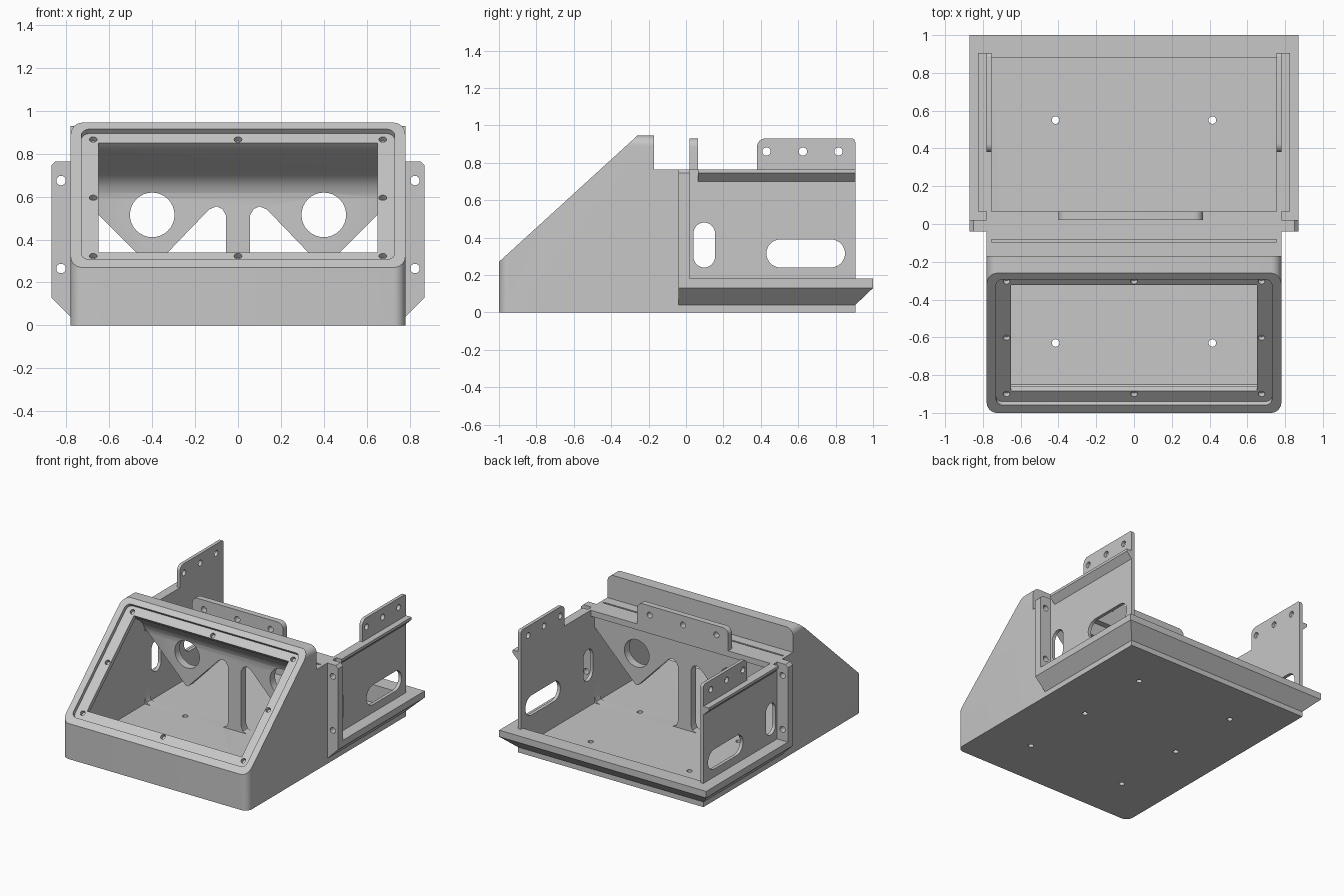
import bpy, bmesh, math
from mathutils import Vector

cube = bpy.data.objects.get("Cube")
if cube:
    bpy.data.objects.remove(cube, do_unlink=True)

SHADE = (0.57, 0.57, 0.57, 1)
grey = bpy.data.materials.new("plain grey")
grey.use_nodes = True
grey.diffuse_color = SHADE
grey.node_tree.nodes["Principled BSDF"].inputs["Base Color"].default_value = SHADE

# Frames: origin, two drawing axes, extrusion axis
X, Y, Z, O = Vector((1, 0, 0)), Vector((0, 1, 0)), Vector((0, 0, 1)), Vector()
ALONG_X = (O, Y, Z, X)
ALONG_Y = (O, X, Z, Y)
ALONG_Z = (O, X, Y, Z)
UP_SLOPE = Vector((0, 0.74, 0.675)).normalized()
SLOPE = (Vector((0, -1, 0.27)), X, UP_SLOPE, UP_SLOPE.cross(X))
FLOOR = 0.043


def finish(name, bm):
    bmesh.ops.recalc_face_normals(bm, faces=bm.faces[:])
    mesh = bpy.data.meshes.new(name)
    bm.to_mesh(mesh)
    bm.free()
    mesh.materials.append(grey)
    obj = bpy.data.objects.new(name, mesh)
    bpy.context.collection.objects.link(obj)
    return obj


def loft(bm, loops):
    rings = [[bm.verts.new(p) for p in loop] for loop in loops]
    n = len(rings[0])
    for a, b in zip(rings, rings[1:]):
        for i in range(n):
            j = (i + 1) % n
            bm.faces.new((a[i], a[j], b[j], b[i]))
    bm.faces.new(rings[0])
    bm.faces.new(rings[-1])


def prism(name, pts, frame, lo, hi):
    o, u, v, w = frame
    pts = [p for i, p in enumerate(pts) if math.dist(p, pts[i - 1]) > 1e-4]
    bm = bmesh.new()
    loft(bm, [[o + u * a + v * b + w * d for a, b in pts] for d in (lo, hi)])
    return finish(name, bm)


def rounded(x0, x1, y0, y1, radii):
    """Rectangle with a radius per corner, from lower left anticlockwise."""
    if not isinstance(radii, tuple):
        radii = (radii,) * 4
    pts = []
    for k, (cx, cy, sx, sy) in enumerate(((x0, y0, 1, 1), (x1, y0, -1, 1),
                                          (x1, y1, -1, -1), (x0, y1, 1, -1))):
        r = radii[k]
        for i in range(9 if r else 1):
            a = math.pi + k * math.pi / 2 + i * math.pi / 16
            pts.append((cx + sx * r + r * math.cos(a), cy + sy * r + r * math.sin(a))
                       if r else (cx, cy))
    return pts


def disc(x, y, r):
    return rounded(x - r, x + r, y - r, y + r, r)


def combine(obj, tools, operation="DIFFERENCE"):
    bpy.context.view_layer.objects.active = obj
    for tool in tools:
        mod = obj.modifiers.new("cut", "BOOLEAN")
        mod.operation, mod.solver, mod.object = operation, "EXACT", tool
        bpy.ops.object.modifier_apply(modifier=mod.name)
        bpy.data.objects.remove(tool, do_unlink=True)


def mirrored(pts, s):
    return [(s * x, z) for x, z in pts]


# Main housing with rounded front and top corners
side_profile = [(-1, 0), (-1, 0.27), (-0.26, 0.945), (-0.17, 0.945),
                (-0.17, 0.765), (0.905, 0.765), (0.905, 0)]
body = prism("housing", side_profile, ALONG_X, -0.78, 0.78)
bm = bmesh.new()
bm.from_mesh(body.data)
edges = []
for e in bm.edges:
    a, b = (v.co for v in e.verts)
    if abs(a.x - b.x) < 0.01 and (max(a.y, b.y) < -0.99 or min(a.z, b.z) > 0.94):
        edges.append(e)
bmesh.ops.bevel(bm, geom=edges, offset=0.055, segments=8, profile=0.5, affect="EDGES")
bm.to_mesh(body.data)
bm.free()

# Flared flange around the rear tray
bm = bmesh.new()
loft(bm, [[(-x, -0.04, z), (x, -0.04, z), (x, y, z), (-x, y, z)]
          for x, y, z in ((0.77, 0.895, 0.03), (0.87, 1, 0.13), (0.87, 1, 0.18))])
combine(body, [finish("flange", bm)], "UNION")

# Hollow console with a coved ceiling, and open rear tray
console_room = [(-0.97, 0.13), (-0.97, 0.216), (-0.3, 0.825), (-0.13, 0.72),
                (-0.1, 0.7), (-0.075, 0.676), (-0.055, 0.648), (-0.044, 0.618),
                (-0.04, 0.59), (-0.04, FLOOR), (-0.85, FLOOR)]
tray_room = [(0.02, FLOOR), (0.02, 0.72), (0.065, 0.72), (0.065, 1.2),
             (1.2, 1.2), (1.2, 0.18), (0.88, 0.18), (0.88, FLOOR)]
cuts = [prism("cutter", p, ALONG_X, -0.755, 0.755) for p in (console_room, tray_room)]

# Bulkhead openings and round holes
opening = [(0.055, 0.09), (0.055, 0.51), (0.072, 0.542), (0.1, 0.555), (0.135, 0.54),
           (0.39, 0.275), (0.41, 0.275), (0.754, 0.62), (0.754, 0.09),
           (0.741, 0.056), (0.71, FLOOR), (0.1, FLOOR), (0.068, 0.056)]
for s in (-1, 1):
    cuts.append(prism("cutter", mirrored(opening, s), ALONG_Y, -0.06, 0.04))
    cuts.append(prism("cutter", disc(s * 0.4, 0.515, 0.104), ALONG_Y, -0.06, 0.04))
    # Side wall slots
    for slot in ((0.04, 0.155, 0.24, 0.48, 0.0575), (0.43, 0.85, 0.24, 0.39, 0.075)):
        cuts.append(prism("cutter", rounded(*slot), ALONG_X, s * 0.7, s * 0.85))
    # Floor screw holes
    for y in (-0.63, -0.04, 0.55):
        cuts.append(prism("cutter", disc(s * 0.415, y, 0.02), ALONG_Z, -0.05, 0.12))

# Recessed window frame with screw holes
cuts.append(prism("cutter", rounded(-0.73, 0.73, 0.055, 0.957, 0.04), SLOPE, -0.05, 0.028))
cuts.append(prism("cutter", rounded(-0.65, 0.65, 0.133, 0.892, 0), SLOPE, 0.01, 0.08))
for x in (-0.675, 0, 0.675):
    for t in (0.11, 0.513, 0.916):
        if x or t != 0.513:
            cuts.append(prism("cutter", disc(x, t, 0.018), SLOPE, 0.01, 0.055))

# Groove across the roof
cuts.append(prism("cutter", rounded(-0.755, 0.755, -0.094, -0.082, 0), ALONG_Z, 0.75, 0.8))
combine(body, cuts)

# Side ears, rails and upright tabs
parts = [body]
for s, side in ((1, "left"), (-1, "right")):
    ear = prism(side + "_ear", mirrored([(0.775, 0.035), (0.87, 0.13), (0.87, 0.745),
                (0.85, 0.765), (0.775, 0.765)], s), ALONG_Y, -0.04, 0.02)
    combine(ear, [prism("cutter", disc(s * 0.825, z, 0.022), ALONG_Y, -0.1, 0.1)
                  for z in (0.265, 0.675)])
    rail = prism(side + "_rail", mirrored([(0.775, 0.695), (0.825, 0.745), (0.825, 0.765),
                 (0.775, 0.765)], s), ALONG_Y, 0.065, 0.905)
    tab = prism(side + "_tab", rounded(0.38, 0.905, 0.76, 0.93, (0, 0, 0.02, 0.045)),
                ALONG_X, s * 0.755, s * 0.78)
    combine(tab, [prism("cutter", disc(y, 0.86, 0.022), ALONG_X, s * 0.7, s * 0.85)
                  for y in (0.43, 0.625, 0.815)])
    parts += [ear, rail, tab]

# Upright tab on the bulkhead
centre_tab = prism("centre_tab", rounded(-0.4, 0.365, 0.75, 0.93, (0, 0, 0.045, 0.045)),
                   ALONG_Y, 0.02, 0.065)
combine(centre_tab, [prism("cutter", disc(x, 0.86, 0.022), ALONG_Y, -0.05, 0.12)
                     for x in (-0.3, -0.02, 0.26)])
parts.append(centre_tab)

# Smooth the rounded corners, keep the rest crisp
for obj in parts:
    bpy.ops.object.select_all(action="DESELECT")
    obj.select_set(True)
    bpy.context.view_layer.objects.active = obj
    bpy.ops.object.shade_smooth_by_angle(angle=math.radians(25))
